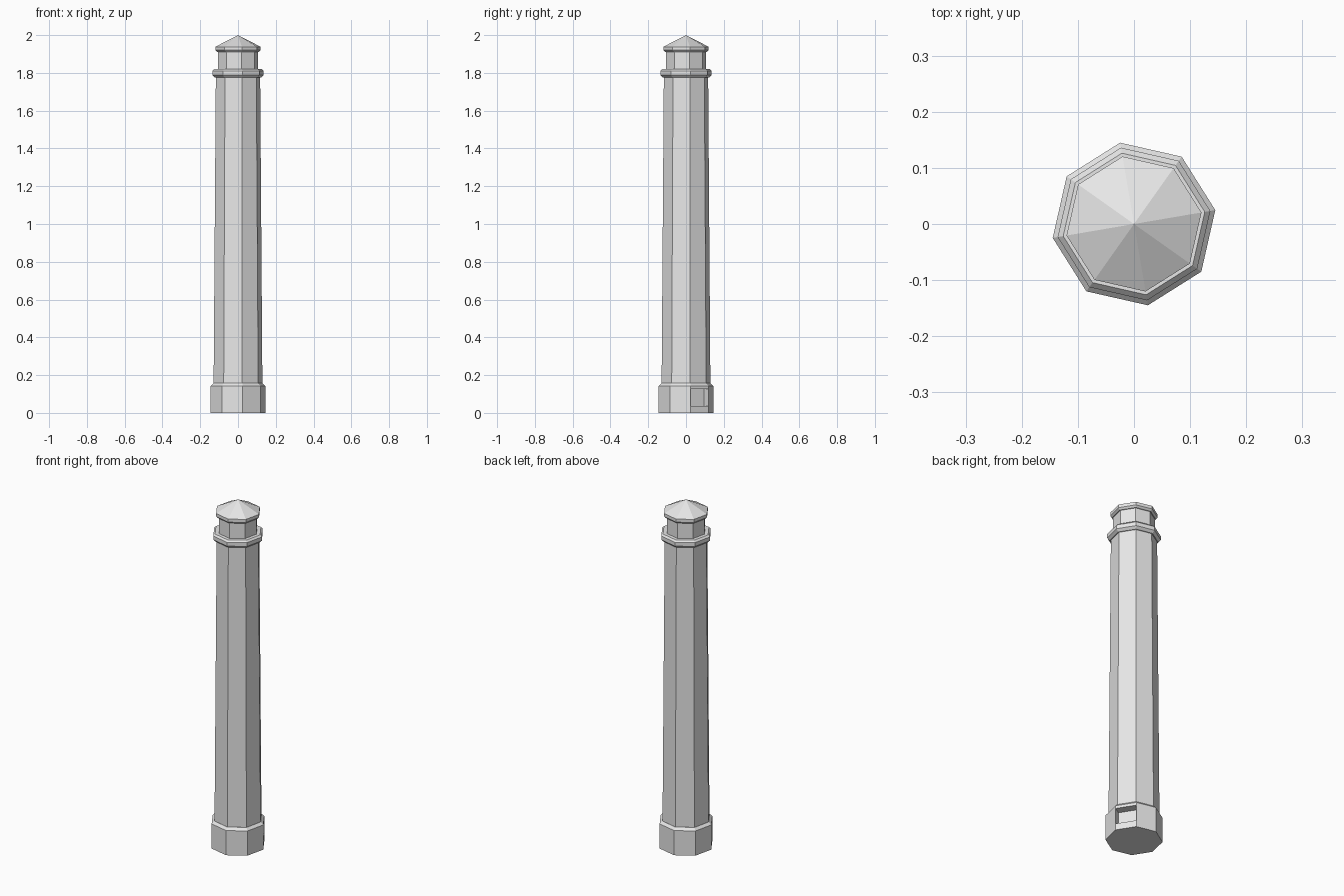
import bpy, bmesh
from math import cos, sin, pi, radians

cube = bpy.data.objects.get("Cube")
if cube:
    bpy.data.objects.remove(cube)

SIDES = 8
TURN = radians(9.7)

stone = bpy.data.materials.new("pale_grey_stone")
stone.use_nodes = True
GREY = (0.8, 0.8, 0.8, 1)
stone.diffuse_color = GREY
stone.node_tree.nodes["Principled BSDF"].inputs["Base Color"].default_value = GREY


def finish(name, bm):
    bmesh.ops.recalc_face_normals(bm, faces=bm.faces)
    mesh = bpy.data.meshes.new(name)
    bm.to_mesh(mesh)
    bm.free()
    mesh.materials.append(stone)
    obj = bpy.data.objects.new(name, mesh)
    bpy.context.collection.objects.link(obj)
    return obj


def octagonal(name, profile):
    """Stack octagon rings from (radius, height) pairs; radius 0 makes a point."""
    bm = bmesh.new()
    rings = []
    for r, z in profile:
        count = SIDES if r else 1
        rings.append([bm.verts.new((r * cos(TURN + 2 * pi * i / SIDES),
                                    r * sin(TURN + 2 * pi * i / SIDES), z))
                      for i in range(count)])
    for low, high in zip(rings, rings[1:]):
        for i in range(SIDES):
            j = (i + 1) % SIDES
            if len(high) == 1:
                bm.faces.new((low[i], low[j], high[0]))
            else:
                bm.faces.new((low[i], low[j], high[j], high[i]))
    bm.faces.new(rings[0][::-1])
    if len(rings[-1]) > 1:
        bm.faces.new(rings[-1])
    return finish(name, bm)


# Tower parts from the ground up
BASE_R = 0.147
base = octagonal("base", [(BASE_R, 0), (BASE_R, 0.143), (0.132, 0.157)])
octagonal("shaft", [(0.131, 0.15), (0.119, 1.785)])
octagonal("gallery", [(0.124, 1.775), (0.138, 1.788), (0.138, 1.81), (0.128, 1.82)])
octagonal("lantern_room", [(0.107, 1.815), (0.107, 1.92)])
octagonal("roof", [(0.112, 1.91), (0.122, 1.92), (0.122, 1.938), (0, 2.0)])

# Doorway recess filling one side of the base
DEPTH = 0.047
face_angle = TURN + pi / SIDES
apothem = BASE_R * cos(pi / SIDES)
width = 2 * BASE_R * sin(pi / SIDES) - 0.002
bm = bmesh.new()
bmesh.ops.create_cube(bm, size=1)
for v in bm.verts:
    v.co.x *= 2 * DEPTH
    v.co.y *= width
    v.co.z *= 0.09
cutter = finish("doorway_cutter", bm)
cutter.location = (apothem * cos(face_angle), apothem * sin(face_angle), 0.082)
cutter.rotation_euler.z = face_angle
cutter.hide_render = True
cutter.hide_set(True)
cut = base.modifiers.new("doorway", 'BOOLEAN')
cut.operation = 'DIFFERENCE'
cut.solver = 'EXACT'
cut.object = cutter
